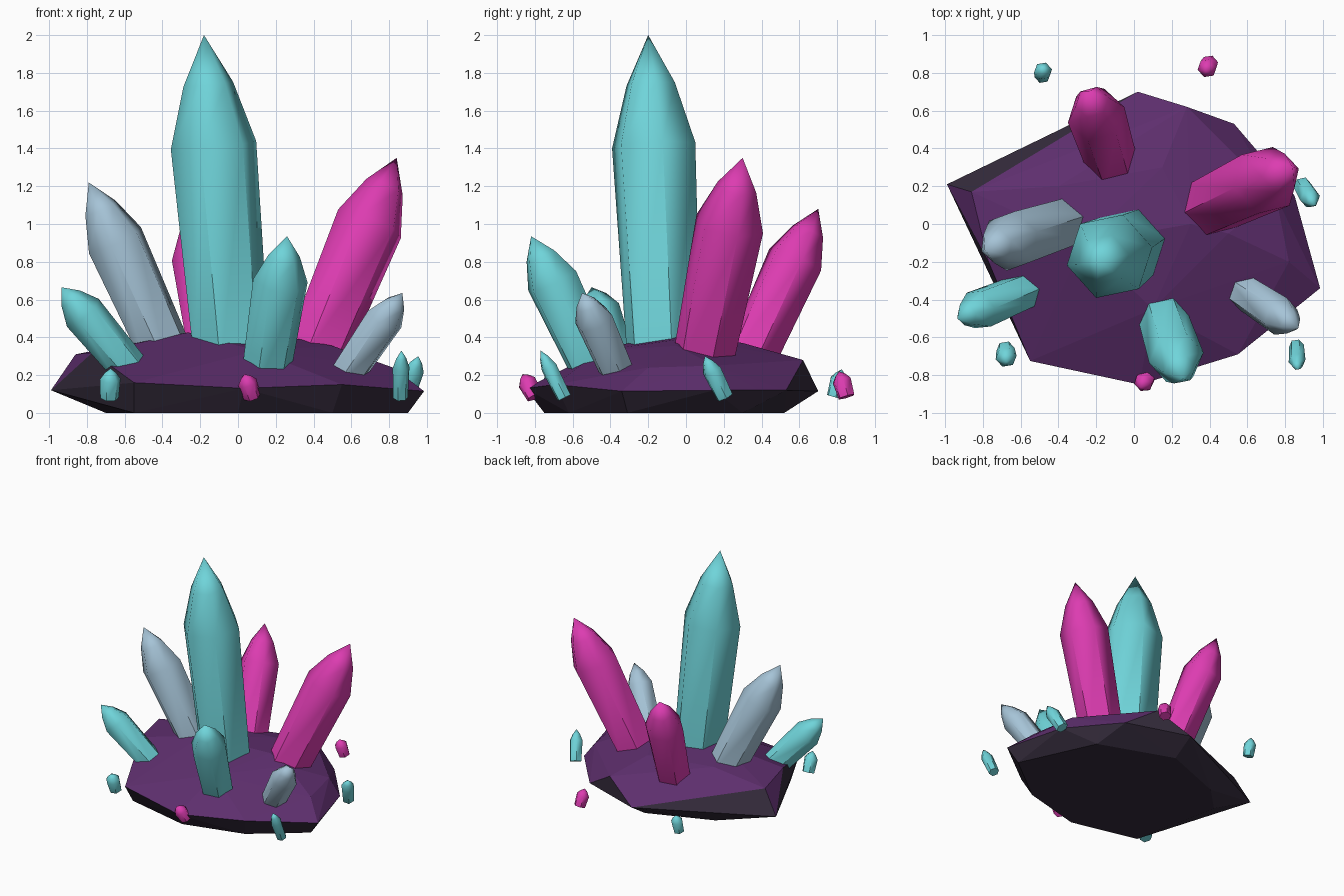
import bpy, bmesh, math
from mathutils import Vector, Matrix

if "Cube" in bpy.data.objects:
    bpy.data.objects.remove(bpy.data.objects["Cube"])


def material(name, rgb):
    m = bpy.data.materials.new(name)
    m.diffuse_color = (*rgb, 1)
    m.use_nodes = True
    m.node_tree.nodes["Principled BSDF"].inputs["Base Color"].default_value = m.diffuse_color
    return m


TEAL = material("teal crystal", (0.16, 0.66, 0.70))
PINK = material("pink crystal", (0.72, 0.045, 0.44))
GREY = material("pale blue crystal", (0.38, 0.55, 0.68))
PURPLE = material("purple rock", (0.112, 0.028, 0.155))
DARK = material("dark rock", (0.036, 0.025, 0.046))


def finish(name, bm, mats):
    bmesh.ops.recalc_face_normals(bm, faces=bm.faces)
    me = bpy.data.meshes.new(name)
    bm.to_mesh(me)
    bm.free()
    ob = bpy.data.objects.new(name, me)
    bpy.context.collection.objects.link(ob)
    for m in mats:
        me.materials.append(m)
    return ob


def crystal(name, mat, base, tip, r, turn=10, sink=0.0):
    """Six-sided shaft that widens to a shoulder, then closes in two steps to a point."""
    base, tip = Vector(base), Vector(tip)
    axis = tip - base
    length = axis.length
    rot = Vector((0, 0, 1)).rotation_difference(axis).to_matrix().to_4x4()
    place = Matrix.Translation(base) @ rot @ Matrix.Rotation(math.radians(turn), 4, 'Z')
    bm = bmesh.new()
    rings = []
    for h, k in ((-sink, 0.88), (0.64 * length, 1.0), (0.84 * length, 0.58)):
        rings.append([bm.verts.new(place @ Vector((k * r * math.cos(i * math.pi / 3),
                                                   k * r * math.sin(i * math.pi / 3), h)))
                      for i in range(6)])
    point = bm.verts.new(tip)
    bm.faces.new(rings[0])
    for i in range(6):
        j = (i + 1) % 6
        for lo, hi in zip(rings, rings[1:]):
            bm.faces.new((lo[i], lo[j], hi[j], hi[i]))
        bm.faces.new((rings[2][i], rings[2][j], point))
    ob = finish(name, bm, [mat])
    bpy.ops.object.select_all(action='DESELECT')
    bpy.context.view_layer.objects.active = ob
    ob.select_set(True)
    bpy.ops.object.shade_smooth_by_angle(angle=math.radians(58))


# Faceted rock: hull around a foot ring, a widest rim and the humped top
foot = [(-.70, .12), (-.55, -.62), (0, -.75), (.5, -.62), (.9, -.31), (.62, .3), (.02, .52), (-.5, .32)]
rim = [(-.99, .21, .12), (-.55, -.725, .16), (.03, -.85, .13), (.55, -.69, .15), (.985, -.34, .115),
       (.85, .15, .12), (.65, .39, .12), (.53, .53, .12), (.02, .70, .115), (-.32, .50, .14),
       (-.67, .35, .13)]
top = [(-.86, .17, .31), (-.77, -.2, .32), (-.27, -.1, .425), (.3, 0, .395), (.5, -.05, .355),
       (.82, -.2, .24), (.1, -.45, .33), (-.4, .2, .38), (.15, .3, .37), (.28, .62, .28), (.75, .15, .25)]
bm = bmesh.new()
for p in [(x, y, 0.0) for x, y in foot] + rim + top:
    bm.verts.new(p)
hull = bmesh.ops.convex_hull(bm, input=bm.verts)
loose = {v for v in hull["geom_interior"] if isinstance(v, bmesh.types.BMVert)}
bmesh.ops.delete(bm, geom=list(loose), context='VERTS')
bmesh.ops.recalc_face_normals(bm, faces=bm.faces)
for f in bm.faces:
    f.material_index = 0 if f.normal.z > 0.45 else 1   # steep and lower facets are dark
finish("rock_base", bm, [PURPLE, DARK])

# Large crystals growing out of the rock
for name, mat, base, tip, r, turn in (
        ("main_crystal", TEAL, (-.04, -.12, .38), (-.18, -.20, 2.0), .232, 12),
        ("left_pale_crystal", GREY, (-.405, -.01, .37), (-.79, -.135, 1.22), .162, 20),
        ("right_pink_crystal", PINK, (.44, .11, .38), (.84, .30, 1.35), .187, 15),
        ("back_pink_crystal", PINK, (-.13, .36, .33), (-.24, .70, 1.08), .155, 15),
        ("front_teal_crystal", TEAL, (.16, -.51, .28), (.26, -.82, .935), .147, 10),
        ("left_teal_crystal", TEAL, (-.62, -.37, .29), (-.935, -.50, .665), .112, 10),
        ("right_pale_crystal", GREY, (.61, -.38, .25), (.87, -.55, .635), .105, 15)):
    crystal(name, mat, base, tip, r, turn, sink=0.13)

# Small loose shards around the rock
for i, (mat, base, tip, r) in enumerate((
        (TEAL, (-.68, -.665, .08), (-.675, -.73, .235), .056),
        (PINK, (.075, -.80, .085), (.035, -.865, .205), .052),
        (TEAL, (.86, -.645, .08), (.865, -.77, .33), .045),
        (TEAL, (.89, .205, .085), (.955, .10, .30), .054),
        (PINK, (.40, .85, .085), (.38, .81, .22), .052),
        (TEAL, (-.485, .785, .085), (-.48, .825, .23), .048))):
    crystal(f"loose_shard_{i + 1}", mat, base, tip, r)
